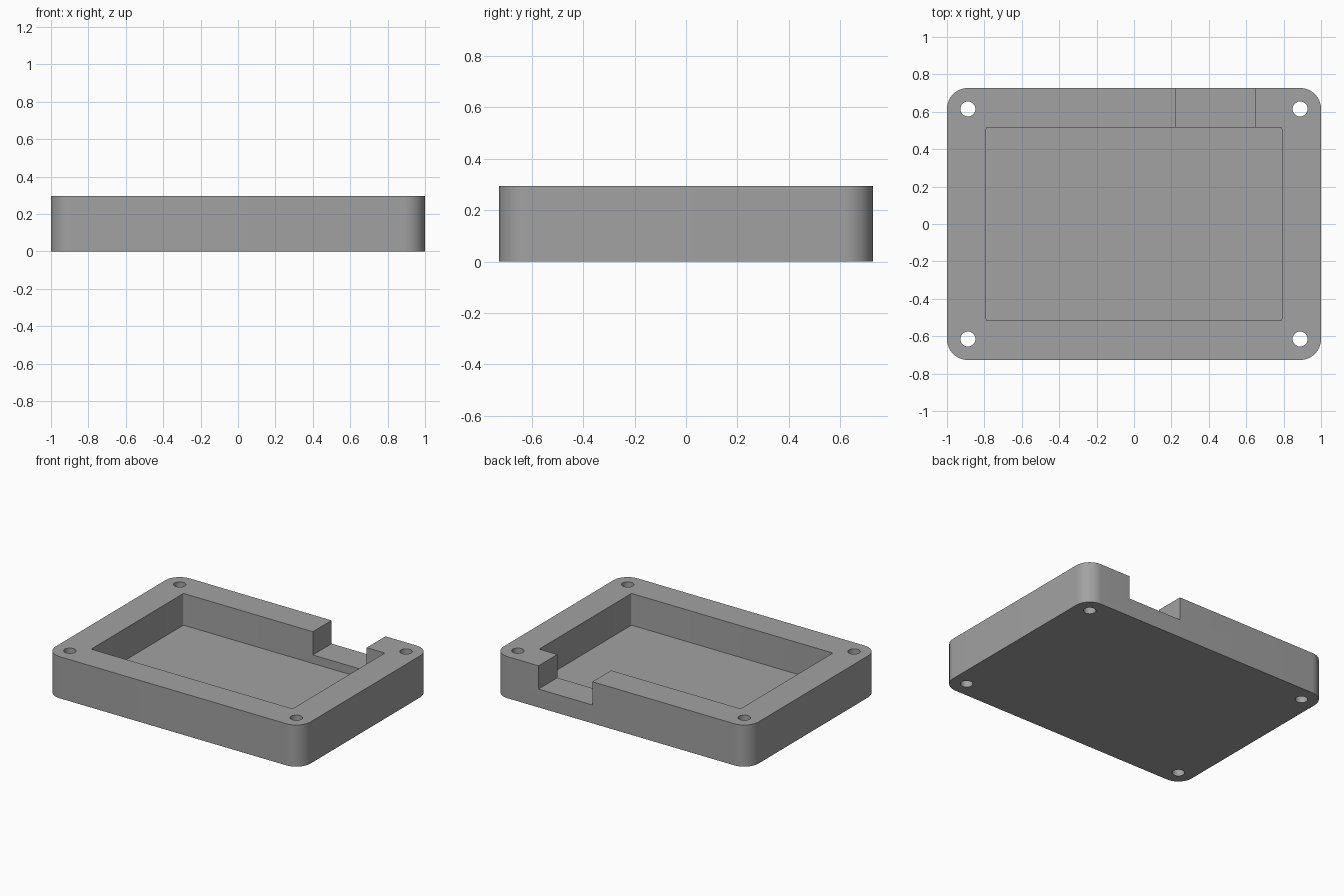
import bpy, bmesh, math

if "Cube" in bpy.data.objects:
    bpy.data.objects.remove(bpy.data.objects["Cube"])

W, D, H = 1.0, 0.727, 0.295      # half width, half depth, height
FLOOR, SILL = 0.07, 0.13         # pocket floor and notch bottom heights

grey = bpy.data.materials.new("plain grey")
grey.diffuse_color = (0.36, 0.36, 0.36, 1)
grey.use_nodes = True
grey.node_tree.nodes["Principled BSDF"].inputs["Base Color"].default_value = grey.diffuse_color


def rounded_rect(hx, hy, r, steps):
    """Outline of a rectangle with rounded corners, counter-clockwise."""
    pts = []
    for i, (sx, sy) in enumerate([(1, 1), (-1, 1), (-1, -1), (1, -1)]):
        for k in range(steps + 1):
            a = math.pi / 2 * (i + k / steps)
            pts.append((sx * (hx - r) + r * math.cos(a),
                        sy * (hy - r) + r * math.sin(a)))
    return pts


def circle(cx, cy, r, n=32):
    return [(cx + r * math.cos(2 * math.pi * k / n),
             cy + r * math.sin(2 * math.pi * k / n)) for k in range(n)]


def prism(name, outline, z0, z1):
    """Extrude an outline from z0 up to z1."""
    bm = bmesh.new()
    low = [bm.verts.new((x, y, z0)) for x, y in outline]
    high = [bm.verts.new((x, y, z1)) for x, y in outline]
    n = len(outline)
    bm.faces.new(low[::-1])
    bm.faces.new(high)
    for i in range(n):
        j = (i + 1) % n
        bm.faces.new((low[i], low[j], high[j], high[i]))
    mesh = bpy.data.meshes.new(name)
    bm.to_mesh(mesh)
    bm.free()
    mesh.materials.append(grey)
    obj = bpy.data.objects.new(name, mesh)
    bpy.context.collection.objects.link(obj)
    return obj


# Outer block with rounded corners
tray = prism("enclosure_tray", rounded_rect(W, D, 0.112, 16), 0, H)

# Pocket, cable notch through the back wall, and four screw holes
cutters = [
    prism("pocket_cutter", rounded_rect(0.79, 0.517, 0.008, 4), FLOOR, H + 0.1),
    prism("notch_cutter", [(0.225, 0.45), (0.648, 0.45), (0.648, 0.9), (0.225, 0.9)],
          SILL, H + 0.1),
]
for sx in (-1, 1):
    for sy in (-1, 1):
        cutters.append(prism("screw_hole_cutter",
                             circle(sx * 0.888, sy * 0.615, 0.04), -0.1, H + 0.1))

bpy.context.view_layer.objects.active = tray
tray.select_set(True)
for c in cutters:
    mod = tray.modifiers.new("cut", "BOOLEAN")
    mod.operation = "DIFFERENCE"
    mod.solver = "EXACT"
    mod.object = c
    bpy.ops.object.modifier_apply(modifier=mod.name)
    bpy.data.objects.remove(c, do_unlink=True)

# Smooth rounded corners and holes, keep crisp edges
bpy.ops.object.shade_smooth_by_angle(angle=math.radians(30))
